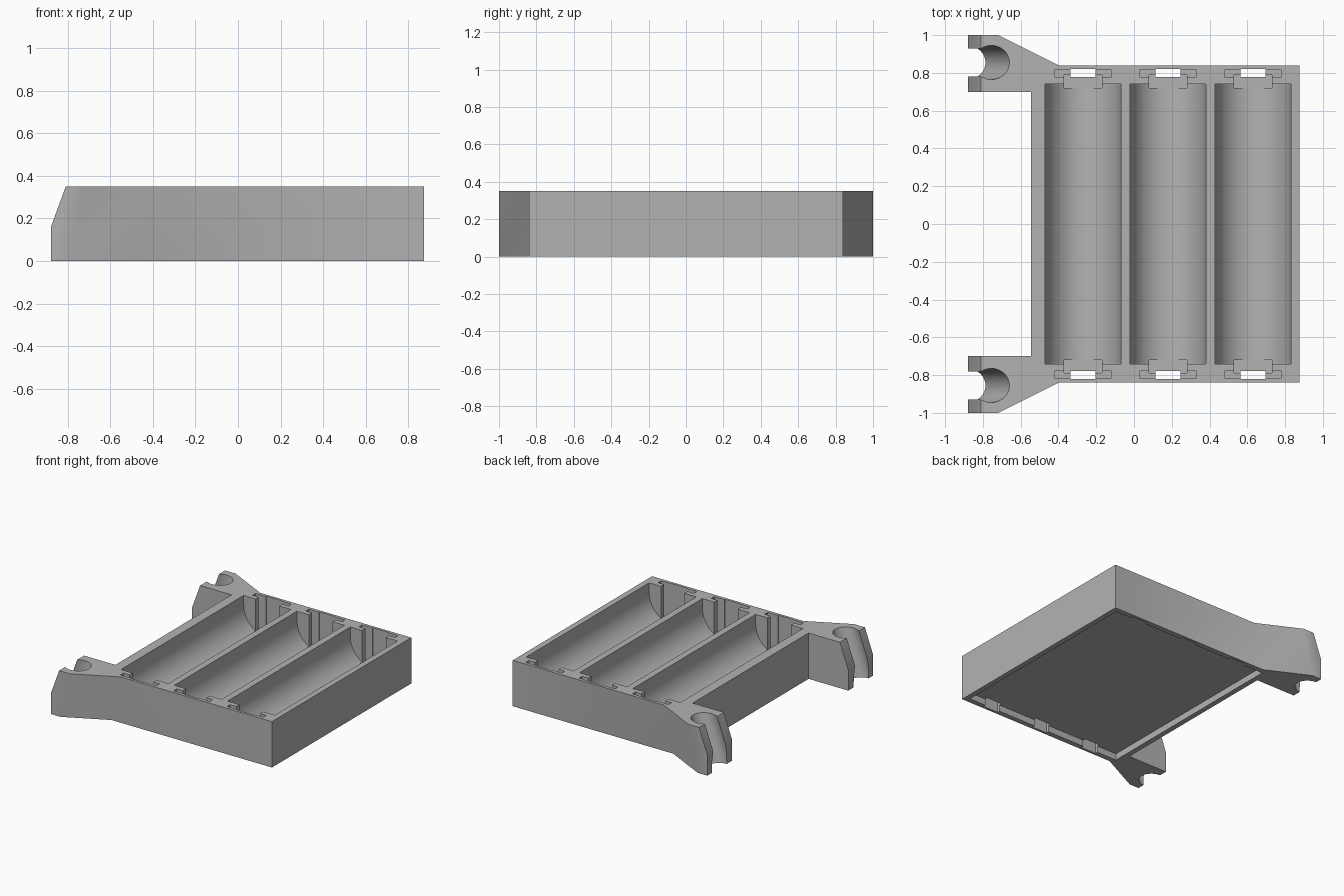
import bpy
import bmesh
import math
from mathutils import Matrix

cube = bpy.data.objects.get("Cube")
if cube:
    bpy.data.objects.remove(cube, do_unlink=True)

HEIGHT = 0.35
FLOOR = 0.08
TILT = math.radians(20)      # lean of the clip holes and clip tips
LEAN = 0.08                  # lean of the clip flanks at the bottom

grey = bpy.data.materials.new("plain_grey")
grey.use_nodes = True
grey.diffuse_color = (0.45, 0.45, 0.45, 1)
grey.node_tree.nodes["Principled BSDF"].inputs["Base Color"].default_value = grey.diffuse_color


def make_object(name, bm):
    bmesh.ops.recalc_face_normals(bm, faces=bm.faces)
    mesh = bpy.data.meshes.new(name)
    bm.to_mesh(mesh)
    bm.free()
    mesh.materials.append(grey)
    obj = bpy.data.objects.new(name, mesh)
    bpy.context.collection.objects.link(obj)
    return obj


def loft(name, start, end):
    """Solid between two matching closed loops of 3D points."""
    bm = bmesh.new()
    a = [bm.verts.new(p) for p in start]
    b = [bm.verts.new(p) for p in end]
    bm.faces.new(a)
    bm.faces.new(b)
    for i in range(len(a)):
        j = (i + 1) % len(a)
        bm.faces.new((a[i], a[j], b[j], b[i]))
    return make_object(name, bm)


def along_y(name, profile, y0, y1):
    return loft(name, [(x, y0, z) for x, z in profile], [(x, y1, z) for x, z in profile])


def box(name, x0, x1, y0, y1, z0, z1):
    return along_y(name, [(x0, z0), (x1, z0), (x1, z1), (x0, z1)], y0, y1)


def cut(target, cutter):
    cutter.hide_render = True
    mod = target.modifiers.new("cut", "BOOLEAN")
    mod.operation = "DIFFERENCE"
    mod.solver = "EXACT"
    mod.object = cutter
    bpy.context.view_layer.objects.active = target
    bpy.ops.object.modifier_apply(modifier=mod.name)
    bpy.data.objects.remove(cutter, do_unlink=True)


# Tray outline with both clip arms; half of it is mirrored in y.
# The third value is how far the point leans towards -x at the bottom.
half = [(0.875, 0.84, 0), (-0.4, 0.84, LEAN), (-0.72, 1, LEAN),
        (-0.88, 1, 0), (-0.88, 0.7, 0), (-0.545, 0.7, 0)]
outline = half + [(x, -y, s) for x, y, s in reversed(half)]
tray = loft("battery_tray",
            [(x - s, y, 0) for x, y, s in outline],
            [(x, y, HEIGHT) for x, y, s in outline])

# Shallow recess under the tray
cut(tray, box("recess_cutter", -0.505, 0.835, -0.8, 0.8, -0.1, 0.05))

# Three round-bottomed cell bays with contact slots at both ends
RADIUS = 0.2
for cx in (-0.27, 0.18, 0.63):
    profile = [(cx + RADIUS, 0.5), (cx - RADIUS, 0.5)]
    for i in range(33):
        a = math.pi * (1 + i / 32)
        profile.append((cx + RADIUS * math.cos(a), FLOOR + RADIUS + RADIUS * math.sin(a)))
    cut(tray, along_y("bay_cutter", profile, -0.74, 0.74))
    for side in (1, -1):
        for w, y0, y1, z0 in ((0.1, 0.72, 0.79, FLOOR),
                              (0.152, 0.778, 0.815, FLOOR + 0.01),
                              (0.065, 0.779, 0.82, -0.1)):
            ys = sorted((side * y0, side * y1))
            cut(tray, box("slot_cutter", cx - w, cx + w, ys[0], ys[1], z0, 0.5))

# Sloped clip tips
run = math.tan(TILT)
cut(tray, along_y("tip_cutter",
                  [(-0.81 + 0.15 * run, 0.5), (-0.81 - 0.25 * run, 0.1), (-1.2, 0.1), (-1.2, 0.5)],
                  -1.2, 1.2))

# Leaning rod holes that break out through the clip tips
for side in (1, -1):
    bm = bmesh.new()
    bmesh.ops.create_cone(bm, cap_ends=True, segments=48, radius1=0.09, radius2=0.09, depth=1.2,
                          matrix=Matrix.Translation((-0.755, side * 0.855, HEIGHT))
                          @ Matrix.Rotation(TILT, 4, "Y"))
    cut(tray, make_object("rod_cutter", bm))

bpy.ops.object.select_all(action="DESELECT")
tray.select_set(True)
bpy.context.view_layer.objects.active = tray
bpy.ops.object.shade_smooth_by_angle(angle=math.radians(30))
